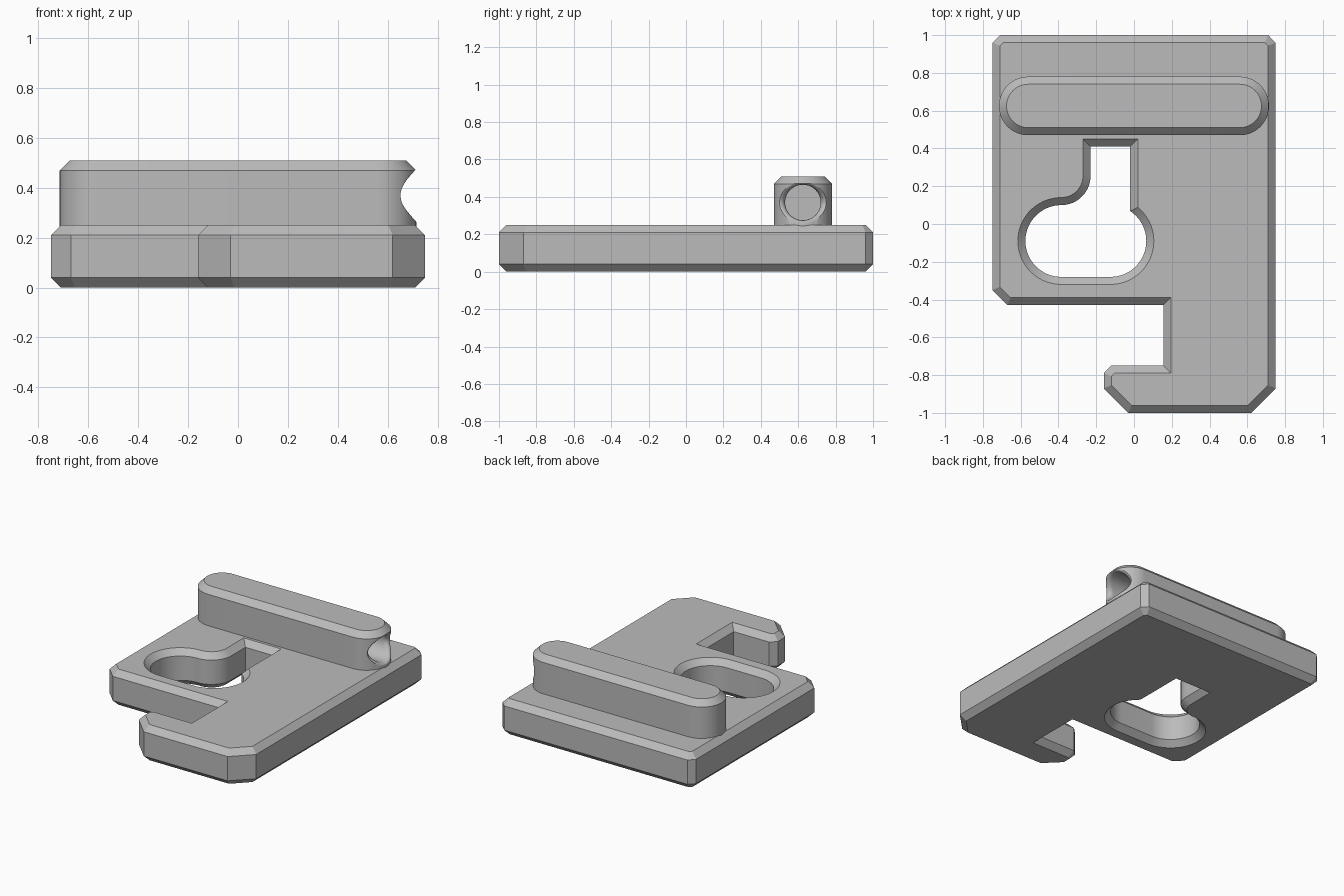
import bpy, bmesh, math
from mathutils import Vector

if "Cube" in bpy.data.objects:
    bpy.data.objects.remove(bpy.data.objects["Cube"], do_unlink=True)

CHAMFER = 0.04

grey = bpy.data.materials.new("plain grey")
grey.use_nodes = True
GREY = (0.5, 0.5, 0.5, 1)
grey.diffuse_color = GREY
grey.node_tree.nodes["Principled BSDF"].inputs["Base Color"].default_value = GREY


def arc(cx, cy, r, start, end, steps):
    angles = [math.radians(start + (end - start) * i / steps) for i in range(steps + 1)]
    return [(cx + r * math.cos(a), cy + r * math.sin(a)) for a in angles]


def inset(loop, d):
    """Move every side of a closed loop to its left by d, with mitred corners."""
    pts = [Vector(p) for p in loop]
    out = []
    for i, p in enumerate(pts):
        a = (p - pts[i - 1]).normalized()
        b = (pts[(i + 1) % len(pts)] - p).normalized()
        na, nb = Vector((-a.y, a.x)), Vector((-b.y, b.x))
        out.append(p + (na + nb) * d / (1 + na.dot(nb)))
    return out


def bridge(bm, a, b):
    for i in range(len(a)):
        j = (i + 1) % len(a)
        bm.faces.new((a[i], a[j], b[j], b[i]))


def make_object(name, bm):
    bmesh.ops.recalc_face_normals(bm, faces=bm.faces)
    mesh = bpy.data.meshes.new(name)
    bm.to_mesh(mesh)
    bm.free()
    mesh.materials.append(grey)
    obj = bpy.data.objects.new(name, mesh)
    bpy.context.collection.objects.link(obj)
    return obj


def chamfered_solid(name, loops, levels):
    """Extrude outlines through (height, inset) levels and cap both ends."""
    bm = bmesh.new()
    caps = [[], []]
    for loop in loops:
        rings = [[bm.verts.new((p[0], p[1], z)) for p in inset(loop, d)] for z, d in levels]
        for a, b in zip(rings, rings[1:]):
            bridge(bm, a, b)
        for cap, ring in zip(caps, (rings[0], rings[-1])):
            cap += [bm.edges.get((ring[i - 1], ring[i])) for i in range(len(ring))]
    for cap in caps:
        bmesh.ops.triangle_fill(bm, edges=cap, use_beauty=True)
    return make_object(name, bm)


def smooth(obj):
    bpy.ops.object.select_all(action='DESELECT')
    obj.select_set(True)
    bpy.context.view_layer.objects.active = obj
    bpy.ops.object.shade_smooth_by_angle(angle=math.radians(30))


# Base plate: hooked outline, keyhole opening running the other way round
outline = [(0.71, 1), (-0.71, 1), (-0.75, 0.96), (-0.75, -0.35), (-0.67, -0.43),
           (0.155, -0.43), (0.155, -0.75), (-0.12, -0.75), (-0.16, -0.79),
           (-0.16, -0.87), (-0.03, -1), (0.62, -1), (0.75, -0.87), (0.75, 0.96)]
keyhole = [(-0.23, 0.41), (-0.02, 0.41)]
keyhole += arc(-0.125, -0.09, 0.19, 56.4, -90, 24)
keyhole += arc(-0.385, -0.09, 0.19, -90, -270, 30)
keyhole += arc(-0.385, 0.255, 0.155, -90, 0, 16)[1:]
plate = chamfered_solid("base_plate", [outline, keyhole],
                        [(0, CHAMFER), (CHAMFER, 0), (0.21, 0), (0.25, CHAMFER)])

# Raised bar with round ends
BAR_X, BAR_Y, BAR_R = 0.56, 0.625, 0.155
stadium = arc(BAR_X, BAR_Y, BAR_R, -90, 90, 32) + arc(-BAR_X, BAR_Y, BAR_R, 90, 270, 32)
bar = chamfered_solid("raised_bar", [stadium], [(0.24, 0), (0.47, 0), (0.51, CHAMFER)])

# Flared round hole in the left end of the bar
HOLE_R, HOLE_Z, SIDES, STEPS = 0.095, 0.37, 64, 8
bm = bmesh.new()


def hole_ring(shape):
    ring = []
    for i in range(SIDES):
        t = math.tau * i / SIDES
        side = math.cos(t) ** 2
        r, x = shape(t, 0.013 + 0.017 * side)
        ring.append(bm.verts.new((x, BAR_Y + r * math.cos(t), HOLE_Z + r * math.sin(t))))
    return ring


def flare(f):
    def shape(t, width):
        r = HOLE_R + width * (1 - math.cos(f * math.pi / 2))
        lip = (HOLE_R + width) * math.cos(t)
        surface = BAR_X + math.sqrt(BAR_R ** 2 - lip ** 2)
        return r, surface - 0.035 * (1 - math.sin(f * math.pi / 2))
    return shape


rings = [hole_ring(lambda t, w: (HOLE_R, 0.3))]
rings += [hole_ring(flare(i / STEPS)) for i in range(STEPS + 1)]
rings.append(hole_ring(lambda t, w: (HOLE_R + w, 0.8)))
for a, b in zip(rings, rings[1:]):
    bridge(bm, a, b)
bm.faces.new(rings[0])
bm.faces.new(rings[-1])
cutter = make_object("hole_cutter", bm)

cut = bar.modifiers.new("hole", 'BOOLEAN')
cut.operation = 'DIFFERENCE'
cut.solver = 'EXACT'
cut.object = cutter
bpy.context.view_layer.objects.active = bar
bpy.ops.object.modifier_apply(modifier=cut.name)
bpy.data.objects.remove(cutter, do_unlink=True)

for part in (plate, bar):
    smooth(part)
